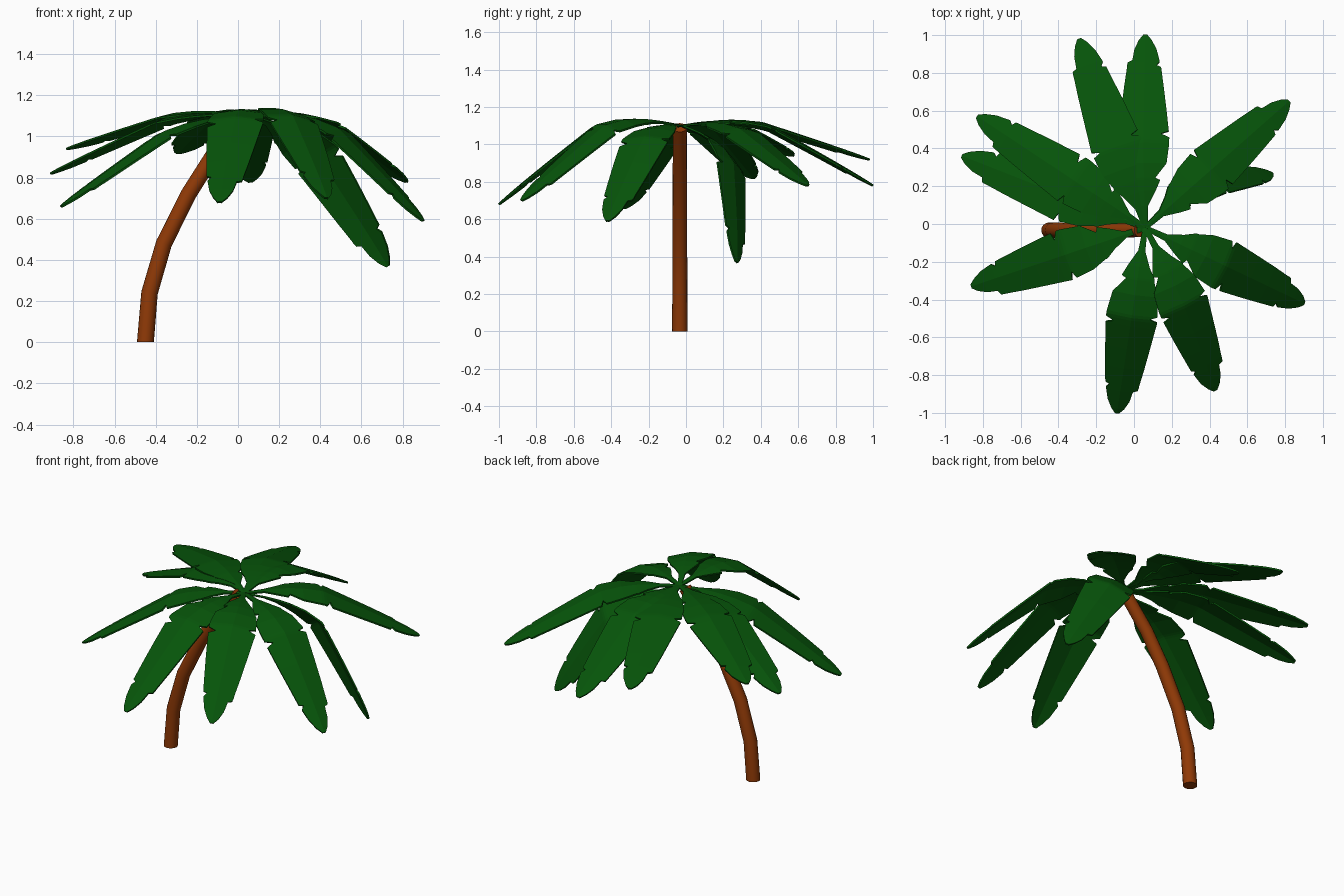
import bpy, bmesh, math
from mathutils import Vector, Matrix

cube = bpy.data.objects.get("Cube")
if cube:
    bpy.data.objects.remove(cube, do_unlink=True)


def material(name, rgb):
    mat = bpy.data.materials.new(name)
    mat.use_nodes = True
    mat.diffuse_color = (*rgb, 1)
    mat.node_tree.nodes["Principled BSDF"].inputs["Base Color"].default_value = (*rgb, 1)
    return mat


def add_object(name, bm, mat):
    mesh = bpy.data.meshes.new(name)
    bm.to_mesh(mesh)
    bm.free()
    mesh.materials.append(mat)
    obj = bpy.data.objects.new(name, mesh)
    bpy.context.collection.objects.link(obj)
    return obj


green = material("leaf green", (0.002, 0.09, 0.003))
brown = material("bark brown", (0.28, 0.042, 0.002))


# Curved trunk: rings swept along a path in the x-z plane
def make_trunk(path, y, r_base, r_top, sides=16):
    bm = bmesh.new()
    points = [Vector((x, y, z)) for x, z in path]
    last = len(points) - 1
    rings = []
    for i, p in enumerate(points):
        along = (points[min(i + 1, last)] - points[max(i - 1, 0)]).normalized()
        if i == 0:
            along = Vector((0, 0, 1))
        side = Vector((0, 1, 0))
        out = side.cross(along)
        r = r_base + (r_top - r_base) * i / last
        angles = [math.tau * k / sides for k in range(sides)]
        rings.append([bm.verts.new(p + r * (math.cos(a) * out + math.sin(a) * side))
                      for a in angles])
    for low, high in zip(rings, rings[1:]):
        for k in range(sides):
            n = (k + 1) % sides
            bm.faces.new((low[k], low[n], high[n], high[k]))
    bm.faces.new(rings[0][::-1])
    bm.faces.new(rings[-1])
    bmesh.ops.recalc_face_normals(bm, faces=bm.faces)
    trunk = add_object("trunk", bm, brown)
    bpy.ops.object.select_all(action="DESELECT")
    trunk.select_set(True)
    bpy.context.view_layer.objects.active = trunk
    bpy.ops.object.shade_smooth_by_angle(angle=math.radians(40))


make_trunk([(-0.45, 0), (-0.43, 0.24), (-0.36, 0.48), (-0.24, 0.72),
            (-0.12, 0.91), (0.03, 1.09)], -0.033, 0.041, 0.037)

# Leaf outline: fraction of length, left half width, right half width
OUTLINE = [(0, .012, .012), (.1, .018, .018), (.17, .055, .06), (.22, .09, .085),
           (.23, .09, .06), (.30, .12, .12), (.40, .135, .135), (.415, .095, .135),
           (.43, .138, .135), (.45, .136, .09), (.465, .134, .132), (.60, .12, .116),
           (.72, .107, .1), (.82, .094, .086), (.83, .094, .062), (.85, .09, .078),
           (.86, .066, .076), (.92, .056, .06), (.97, .034, .034), (1, .01, .01)]
HUB = Vector((0.06, -0.02, 1.1))
BEND = 0.42


# Height of the bow: a rounded rise to the bend, then an almost straight fall
def bow_shape(t):
    if t < BEND:
        return math.sin(math.pi / 2 * t / BEND)
    return ((1 - t) / (1 - BEND)) ** 0.9


# One leaf from the hub to its tip, bowed upward and rolled about its chord
def make_leaf(number, tip, bow, roll):
    chord = Vector(tip) - HUB
    along = chord.normalized()
    left = Vector((0, 0, 1)).cross(along).normalized()
    left = Matrix.Rotation(math.radians(roll), 3, along) @ left
    up = along.cross(left)
    bm = bmesh.new()
    rows = []
    for t, wl, wr in OUTLINE:
        mid = HUB + chord * t + up * bow * bow_shape(t)
        rows.append([bm.verts.new(mid + left * w - up * abs(w) * 0.14)
                     for w in (wl, 0, -wr)])
    for a, b in zip(rows, rows[1:]):
        for k in range(2):
            bm.faces.new((a[k], a[k + 1], b[k + 1], b[k]))
    bmesh.ops.recalc_face_normals(bm, faces=bm.faces)
    leaf = add_object(f"leaf_{number}", bm, green)
    thick = leaf.modifiers.new("thickness", "SOLIDIFY")
    thick.thickness = 0.01
    thick.offset = 0


# Tip position, bow height, roll in degrees
LEAVES = [((0.06, 1.0, 0.78), .14, -4), ((-0.29, 0.98, 0.92), .09, 0),
          ((-0.83, 0.57, 0.94), .075, 0), ((-0.91, 0.36, 0.82), .10, 0),
          ((-0.86, -0.33, 0.66), .11, 0), ((-0.09, -1.0, 0.68), .18, 0),
          ((0.43, -0.88, 0.70), .18, -8), ((0.90, -0.42, 0.59), .17, 0),
          ((0.73, 0.27, 0.37), .19, -38), ((0.82, 0.65, 0.78), .12, 0)]
for i, (tip, bow, roll) in enumerate(LEAVES, 1):
    make_leaf(i, tip, bow, roll)
